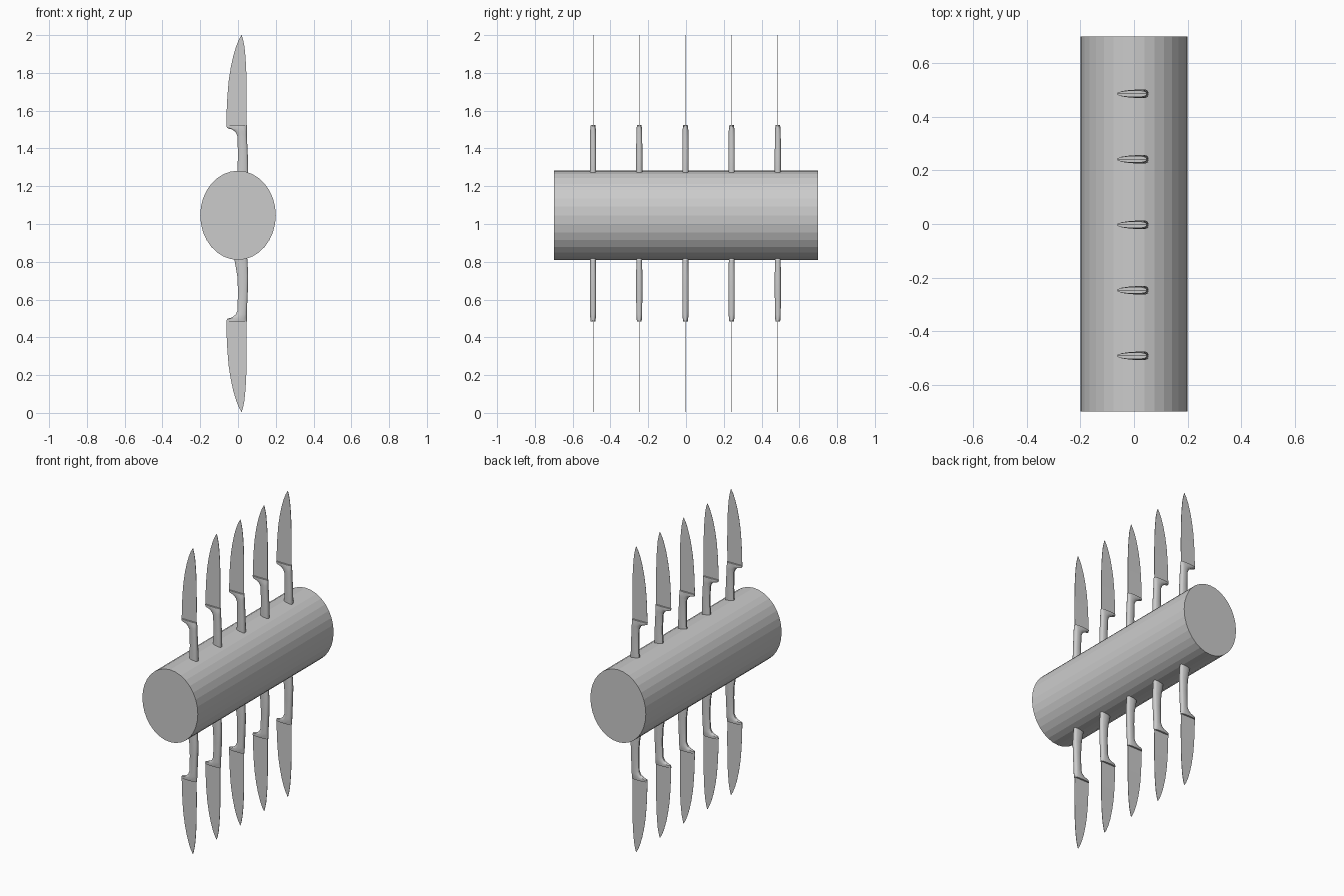
import bpy, bmesh, math
from mathutils import Matrix

cube = bpy.data.objects.get("Cube")
if cube:
    bpy.data.objects.remove(cube, do_unlink=True)

grey = bpy.data.materials.new("plain grey")
grey.use_nodes = True
color = (0.6, 0.6, 0.6, 1)
grey.diffuse_color = color
grey.node_tree.nodes["Principled BSDF"].inputs["Base Color"].default_value = color


def make_object(name, bm, smooth=None):
    bmesh.ops.recalc_face_normals(bm, faces=bm.faces)
    mesh = bpy.data.meshes.new(name)
    bm.to_mesh(mesh)
    bm.free()
    mesh.materials.append(grey)
    obj = bpy.data.objects.new(name, mesh)
    bpy.context.collection.objects.link(obj)
    if smooth:
        bpy.ops.object.select_all(action="DESELECT")
        obj.select_set(True)
        bpy.context.view_layer.objects.active = obj
        bpy.ops.object.shade_smooth_by_angle(angle=math.radians(smooth))
    return obj


def loft(bm, rings):
    for a, b in zip(rings, rings[1:]):
        for i in range(len(a)):
            j = (i + 1) % len(a)
            bm.faces.new((a[i], a[j], b[j], b[i]))
    bm.faces.new(rings[0])
    bm.faces.new(rings[-1])


# Handle and bolster: z, edge-side x, spine-side x, thickness
HANDLE = [
    (1.13, -0.030, 0.042, 0.028), (1.20, -0.018, 0.050, 0.030),
    (1.28, -0.004, 0.054, 0.033), (1.36, 0.000, 0.052, 0.033),
    (1.465, -0.003, 0.047, 0.031), (1.485, -0.012, 0.047, 0.031),
    (1.50, -0.030, 0.047, 0.030), (1.508, -0.058, 0.047, 0.028),
    (1.523, -0.062, 0.047, 0.024),
]
# Blade: z, cutting-edge x, spine x
BLADE = [
    (1.515, -0.062, 0.045), (1.60, -0.060, 0.046), (1.68, -0.056, 0.046),
    (1.76, -0.049, 0.045), (1.83, -0.038, 0.043), (1.89, -0.025, 0.039),
    (1.94, -0.010, 0.034), (1.975, 0.004, 0.027), (2.0, 0.018, 0.020),
]


def handle_mesh():
    bm = bmesh.new()
    # Cross-section as (fraction from edge to spine, half-thickness factor)
    side = [(0, 0.3), (0.12, 0.7), (0.4, 1), (0.8, 1), (0.95, 0.7), (1, 0.3)]
    section = side + [(u, -v) for u, v in reversed(side)]
    loft(bm, [[bm.verts.new((x0 + (x1 - x0) * u, v * t / 2, z)) for u, v in section]
              for z, x0, x1, t in HANDLE])
    return bm


def blade_mesh():
    bm = bmesh.new()
    half = 0.0012
    loft(bm, [[bm.verts.new(p) for p in
               ((x0, -half / 3, z), (x1, -half, z), (x1, half, z), (x0, half / 3, z))]
              for z, x0, x1 in BLADE])
    return bm


# Faceted oval log lying along y
bm = bmesh.new()
bmesh.ops.create_cone(bm, cap_ends=True, segments=32, radius1=1, radius2=1, depth=1.4)
bm.transform(Matrix.Translation((0, 0, 1.046)) @ Matrix.Diagonal((0.2, 1, 0.236, 1))
             @ Matrix.Rotation(math.pi / 2, 4, "X"))
make_object("log", bm)

# Five knives pointing up, five mirrored pointing down
flip = Matrix.Translation((0, 0, 2.006)) @ Matrix.Diagonal((1, 1, -1, 1))
for i in range(5):
    place = Matrix.Translation((0, -0.492 + 0.2445 * i, 0))
    for label, mat in (("upper", place), ("lower", flip @ place)):
        for part, build, angle in (("handle", handle_mesh, 40), ("blade", blade_mesh, 30)):
            bm = build()
            bm.transform(mat)
            make_object(f"{label}_knife_{part}_{i + 1}", bm, angle)
